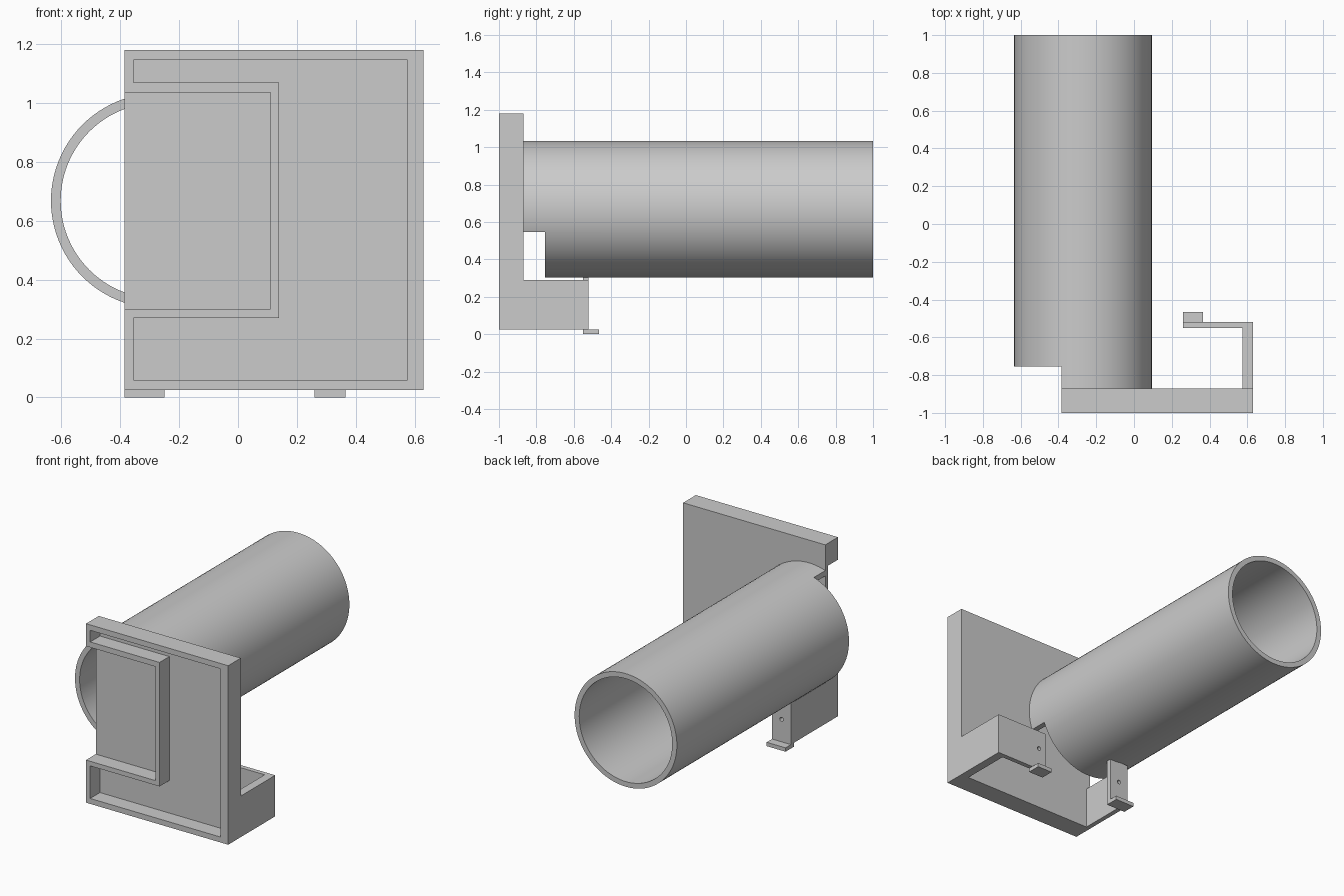
import bpy, bmesh, math
from mathutils import Vector

if "Cube" in bpy.data.objects:
    bpy.data.objects.remove(bpy.data.objects["Cube"], do_unlink=True)

grey = bpy.data.materials.new("plain_grey")
grey.use_nodes = True
grey.diffuse_color = (0.6, 0.6, 0.6, 1)
grey.node_tree.nodes["Principled BSDF"].inputs["Base Color"].default_value = (0.6, 0.6, 0.6, 1)


def finish(name, bm):
    bmesh.ops.recalc_face_normals(bm, faces=bm.faces)
    mesh = bpy.data.meshes.new(name)
    bm.to_mesh(mesh)
    bm.free()
    mesh.materials.append(grey)
    obj = bpy.data.objects.new(name, mesh)
    bpy.context.collection.objects.link(obj)
    return obj


def prism(name, outline, axis, start, end):
    """Extrude an outline along axis 'y' (x,z points) or 'z' (x,y points)."""
    bm = bmesh.new()
    along_y = axis == "y"
    verts = [bm.verts.new((a, start, b) if along_y else (a, b, start)) for a, b in outline]
    face = bm.faces.new(verts)
    new = bmesh.ops.extrude_face_region(bm, geom=[face])["geom"]
    move = Vector((0, end - start, 0)) if along_y else Vector((0, 0, end - start))
    bmesh.ops.translate(bm, vec=move, verts=[g for g in new if isinstance(g, bmesh.types.BMVert)])
    return finish(name, bm)


def box(name, x0, x1, y0, y1, z0, z1):
    return prism(name, [(x0, y0), (x1, y0), (x1, y1), (x0, y1)], "z", z0, z1)


def circle(cx, cz, r, n):
    return [(cx + r * math.cos(2 * math.pi * i / n), cz + r * math.sin(2 * math.pi * i / n))
            for i in range(n)]


def cut(target, *cutters):
    bpy.context.view_layer.objects.active = target
    for c in cutters:
        mod = target.modifiers.new("cut", "BOOLEAN")
        mod.operation, mod.solver, mod.object = "DIFFERENCE", "EXACT", c
        bpy.ops.object.modifier_apply(modifier=mod.name)
        bpy.data.objects.remove(c, do_unlink=True)


LEFT, RIGHT, BASE, TOP = -0.385, 0.63, 0.025, 1.18
BACK, FLOOR = -0.87, -0.90

# Front plate with a C-shaped recess around a side-opening pocket
plate = box("front_plate", LEFT, RIGHT, -1, BACK, BASE, TOP)
c_shape = [(-0.355, 1.145), (-0.355, 1.07), (0.14, 1.07), (0.14, 0.27),
           (-0.355, 0.27), (-0.355, 0.06), (0.575, 0.06), (0.575, 1.145)]
cut(plate,
    prism("recess_cutter", c_shape, "y", -1.1, FLOOR),
    box("pocket_cutter", -0.5, 0.11, -1.1, FLOOR, 0.30, 1.035))

# Long tube, trimmed where it meets the plate
CX, CZ, R = -0.27, 0.668, 0.365
tube = prism("tube", circle(CX, CZ, R, 96), "y", BACK, 1)
cut(tube,
    prism("bore_cutter", circle(CX, CZ, R - 0.033, 96), "y", -1.1, 1.1),
    box("low_cutter", -1, 1, -1.1, -0.755, 0, 0.545),
    box("side_cutter", -1, LEFT, -1.1, -0.755, 0.4, 1.3))
bpy.ops.object.select_all(action="DESELECT")
tube.select_set(True)
bpy.context.view_layer.objects.active = tube
bpy.ops.object.shade_smooth_by_angle(angle=math.radians(30))

# Wrap-around brackets behind the plate, each with a screw hole
wide = prism("wide_bracket",
             [(RIGHT, BACK), (RIGHT, -0.52), (0.26, -0.52), (0.26, -0.55),
              (0.575, -0.55), (0.575, BACK)], "z", BASE, 0.29)
narrow = prism("narrow_bracket",
               [(LEFT, BACK), (LEFT, -0.52), (-0.355, -0.52), (-0.355, BACK)],
               "z", BASE, 0.29)
tab = box("narrow_bracket_tab", LEFT, -0.25, -0.55, -0.52, BASE, 0.308)
for part, x in ((wide, 0.312), (tab, -0.318)):
    cut(part, prism("hole_cutter", circle(x, 0.17, 0.013, 20), "y", -0.57, -0.5))

# Small feet under the bracket ends
for name, x0, x1 in (("wide_bracket_foot", 0.26, 0.365), ("narrow_bracket_foot", LEFT, -0.25)):
    box(name, x0, x1, -0.55, -0.465, 0, BASE)
